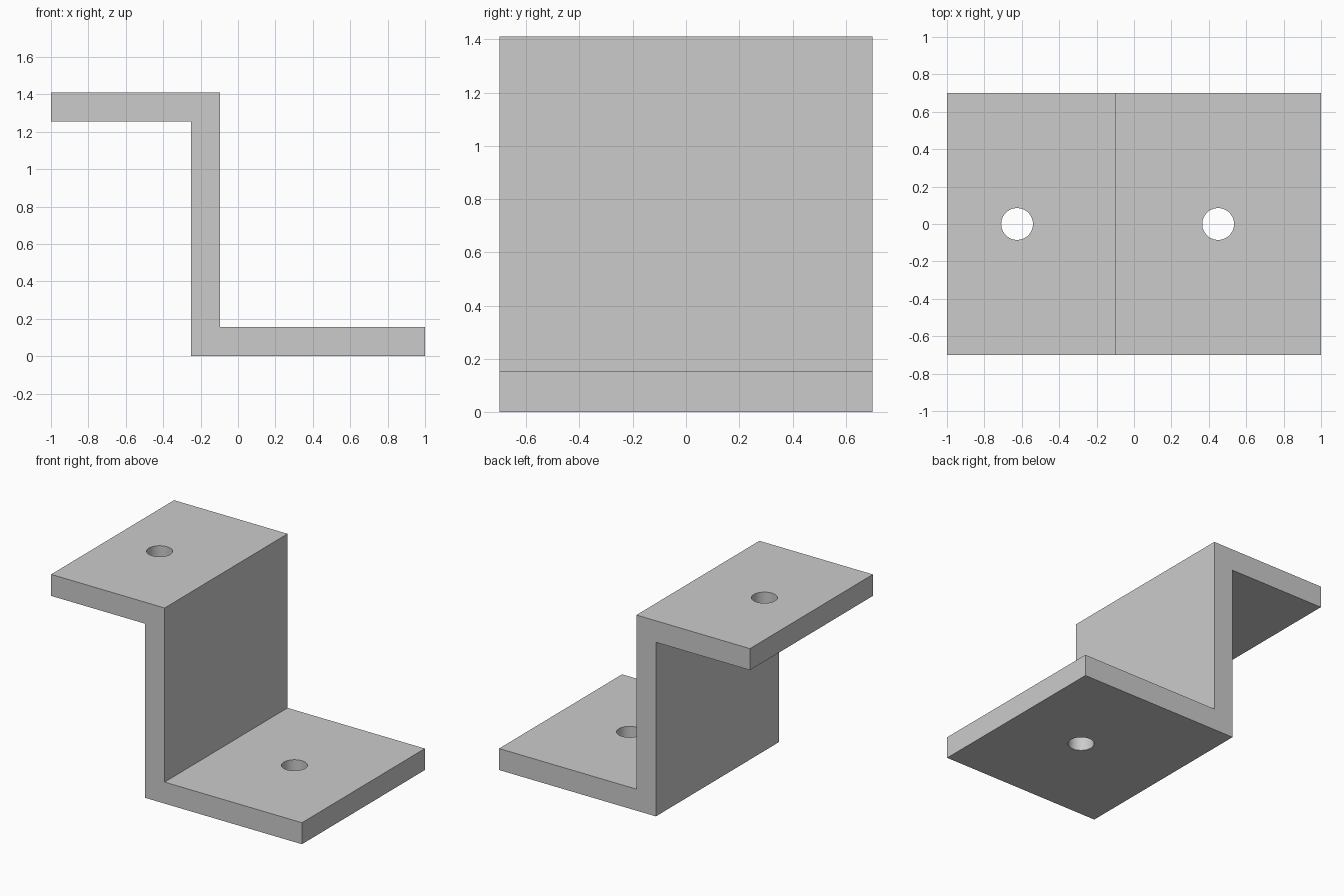
import bpy
import bmesh

cube = bpy.data.objects.get("Cube")
if cube:
    bpy.data.objects.remove(cube, do_unlink=True)

DEPTH = 1.40
HEIGHT = 1.41
THICK = 0.155
WEB_LEFT, WEB_RIGHT = -0.25, -0.095
HOLE_RADIUS = 0.085

# Plain grey metal
grey = bpy.data.materials.new("grey metal")
grey.use_nodes = True
colour = (0.6, 0.6, 0.6, 1)
grey.diffuse_color = colour
grey.node_tree.nodes["Principled BSDF"].inputs["Base Color"].default_value = colour

# Z-shaped profile extruded front to back
profile = [
    (-1, HEIGHT), (-1, HEIGHT - THICK), (WEB_LEFT, HEIGHT - THICK),
    (WEB_LEFT, 0), (1, 0), (1, THICK),
    (WEB_RIGHT, THICK), (WEB_RIGHT, HEIGHT),
]
bm = bmesh.new()
face = bm.faces.new([bm.verts.new((x, -DEPTH / 2, z)) for x, z in profile])
extruded = bmesh.ops.extrude_face_region(bm, geom=[face])["geom"]
back = [v for v in extruded if isinstance(v, bmesh.types.BMVert)]
bmesh.ops.translate(bm, verts=back, vec=(0, DEPTH, 0))
bmesh.ops.recalc_face_normals(bm, faces=bm.faces)
mesh = bpy.data.meshes.new("z_bracket")
bm.to_mesh(mesh)
bm.free()
mesh.materials.append(grey)
bracket = bpy.data.objects.new("z_bracket", mesh)
bpy.context.collection.objects.link(bracket)


def drill(name, x, z):
    """Cut a vertical bolt hole through one flange."""
    bpy.ops.mesh.primitive_cylinder_add(
        vertices=48, radius=HOLE_RADIUS, depth=THICK * 2, location=(x, 0, z))
    cutter = bpy.context.object
    cutter.name = name
    cutter.hide_render = True
    cutter.data.materials.append(grey)
    cut = bracket.modifiers.new(name, 'BOOLEAN')
    cut.operation = 'DIFFERENCE'
    cut.solver = 'EXACT'
    cut.object = cutter
    bpy.ops.object.select_all(action='DESELECT')
    bracket.select_set(True)
    bpy.context.view_layer.objects.active = bracket
    bpy.ops.object.modifier_apply(modifier=cut.name)
    bpy.data.objects.remove(cutter, do_unlink=True)


# One bolt hole in each flange
drill("upper_hole", -0.625, HEIGHT - THICK / 2)
drill("lower_hole", 0.45, THICK / 2)

# Round hole walls, crisp edges
bpy.ops.object.shade_smooth_by_angle()
